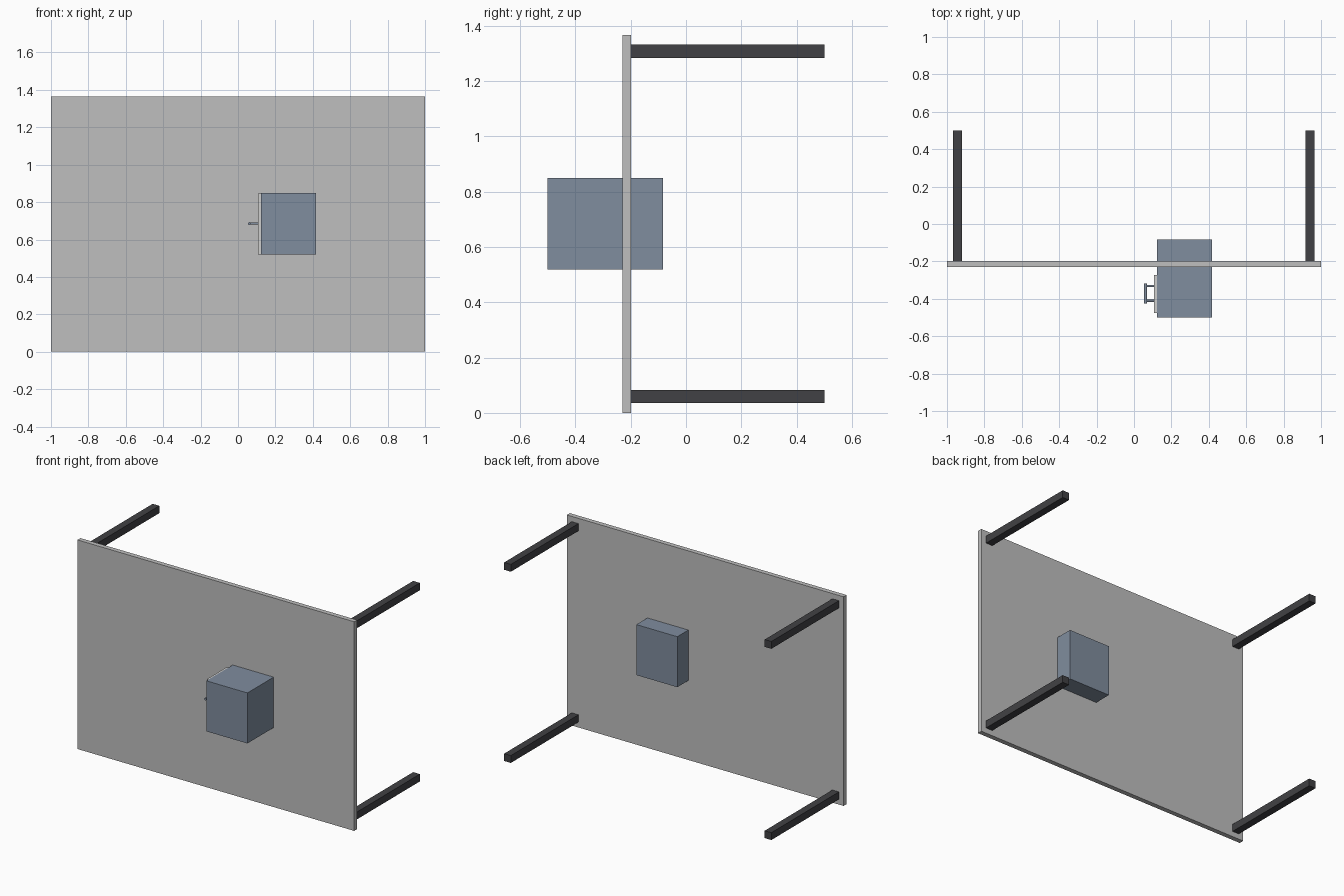
import bpy
from mathutils import Vector

old = bpy.data.objects.get("Cube")
if old:
    bpy.data.objects.remove(old, do_unlink=True)


def material(name, rgb):
    m = bpy.data.materials.new(name)
    m.use_nodes = True
    m.diffuse_color = (*rgb, 1)
    m.node_tree.nodes["Principled BSDF"].inputs["Base Color"].default_value = (*rgb, 1)
    return m


grey = material("light grey", (0.52, 0.52, 0.52))
pale = material("pale grey", (0.62, 0.62, 0.61))
blue = material("slate blue", (0.215, 0.266, 0.342))
dark = material("charcoal", (0.053, 0.053, 0.058))


def box(name, low, high, mat):
    low, high = Vector(low), Vector(high)
    bpy.ops.mesh.primitive_cube_add(size=1, location=(low + high) / 2)
    ob = bpy.context.object
    ob.name = name
    ob.scale = high - low
    bpy.ops.object.transform_apply(location=False, rotation=False, scale=True)
    ob.data.materials.append(mat)
    return ob


def rod(name, start, end, radius, mat):
    start, end = Vector(start), Vector(end)
    axis = end - start
    bpy.ops.mesh.primitive_cylinder_add(vertices=16, radius=radius, depth=axis.length,
                                        location=(start + end) / 2,
                                        rotation=axis.to_track_quat('Z', 'Y').to_euler())
    ob = bpy.context.object
    ob.name = name
    ob.data.materials.append(mat)
    bpy.ops.object.shade_smooth_by_angle()
    return ob


# Upright table top
box("table_top", (-1, -0.229, 0), (1, -0.198, 1.366), grey)

# Four square legs pointing backwards
for side, x in (("right", -0.943), ("left", 0.94)):
    for level, z in (("lower", 0.059), ("upper", 1.308)):
        box(f"{side}_{level}_leg", (x - 0.024, -0.198, z - 0.024),
            (x + 0.024, 0.5, z + 0.024), dark)

# Cabinet passing through the top, with its drawer front
box("cabinet", (0.122, -0.5, 0.519), (0.418, -0.084, 0.849), blue)
box("drawer_front", (0.108, -0.475, 0.521), (0.122, -0.272, 0.847), pale)

# Drawer handle: a bar on two posts
hx, hz = 0.062, 0.685
rod("handle_bar", (hx, -0.426, hz), (hx, -0.317, hz), 0.008, blue)
for i, y in enumerate((-0.411, -0.332)):
    rod(f"handle_post_{i + 1}", (hx, y, hz), (0.11, y, hz), 0.006, blue)
